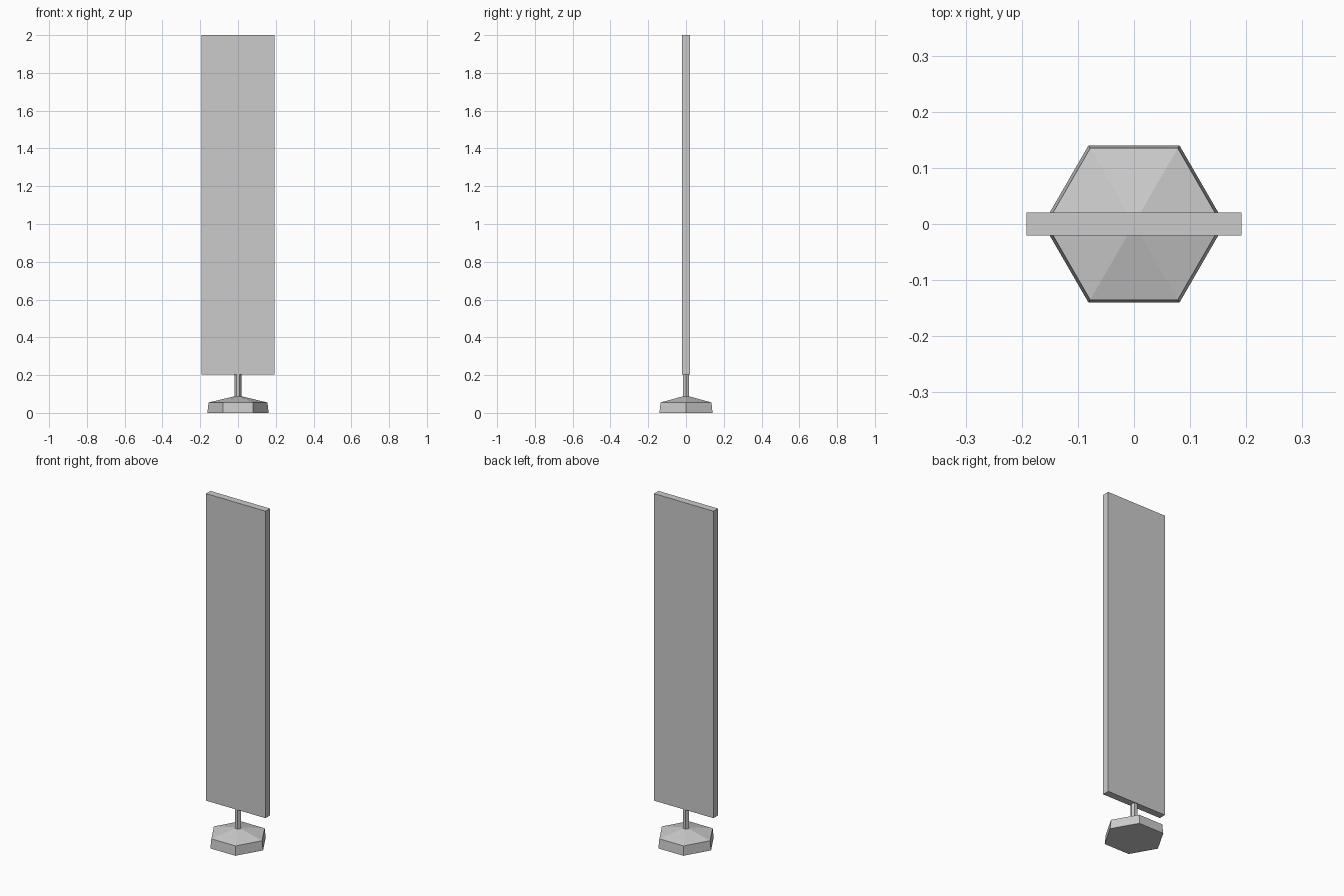
import bpy
import math

cube = bpy.data.objects.get("Cube")
if cube:
    bpy.data.objects.remove(cube, do_unlink=True)

grey = bpy.data.materials.new("light_grey")
grey.use_nodes = True
colour = (0.6, 0.6, 0.6, 1)
grey.diffuse_color = colour
grey.node_tree.nodes["Principled BSDF"].inputs["Base Color"].default_value = colour


def add_mesh(name, verts, faces):
    mesh = bpy.data.meshes.new(name)
    mesh.from_pydata(verts, [], faces)
    mesh.materials.append(grey)
    obj = bpy.data.objects.new(name, mesh)
    bpy.context.collection.objects.link(obj)
    return obj


def hex_lathe(name, profile):
    """Six-sided solid from (radius, height) rings, corners on the x axis."""
    n = 6
    verts = [(r * math.cos(math.tau * i / n), r * math.sin(math.tau * i / n), z)
             for r, z in profile for i in range(n)]
    faces = [(k * n + i, k * n + (i + 1) % n, (k + 1) * n + (i + 1) % n, (k + 1) * n + i)
             for k in range(len(profile) - 1) for i in range(n)]
    faces.append(tuple(reversed(range(n))))
    faces.append(tuple(range(len(verts) - n, len(verts))))
    return add_mesh(name, verts, faces)


# Weighted foot with a shallow sloping top
hex_lathe("base", [(0.162, 0), (0.156, 0.055), (0.018, 0.088)])

# Short stem between foot and panel
hex_lathe("stem", [(0.018, 0.08), (0.018, 0.21)])

# Tall flat display panel
bpy.ops.mesh.primitive_cube_add(size=1, location=(0, 0, 1.102))
panel = bpy.context.object
panel.name = "panel"
panel.scale = (0.384, 0.041, 1.796)
bpy.ops.object.transform_apply(location=False, rotation=False, scale=True)
panel.data.materials.append(grey)
